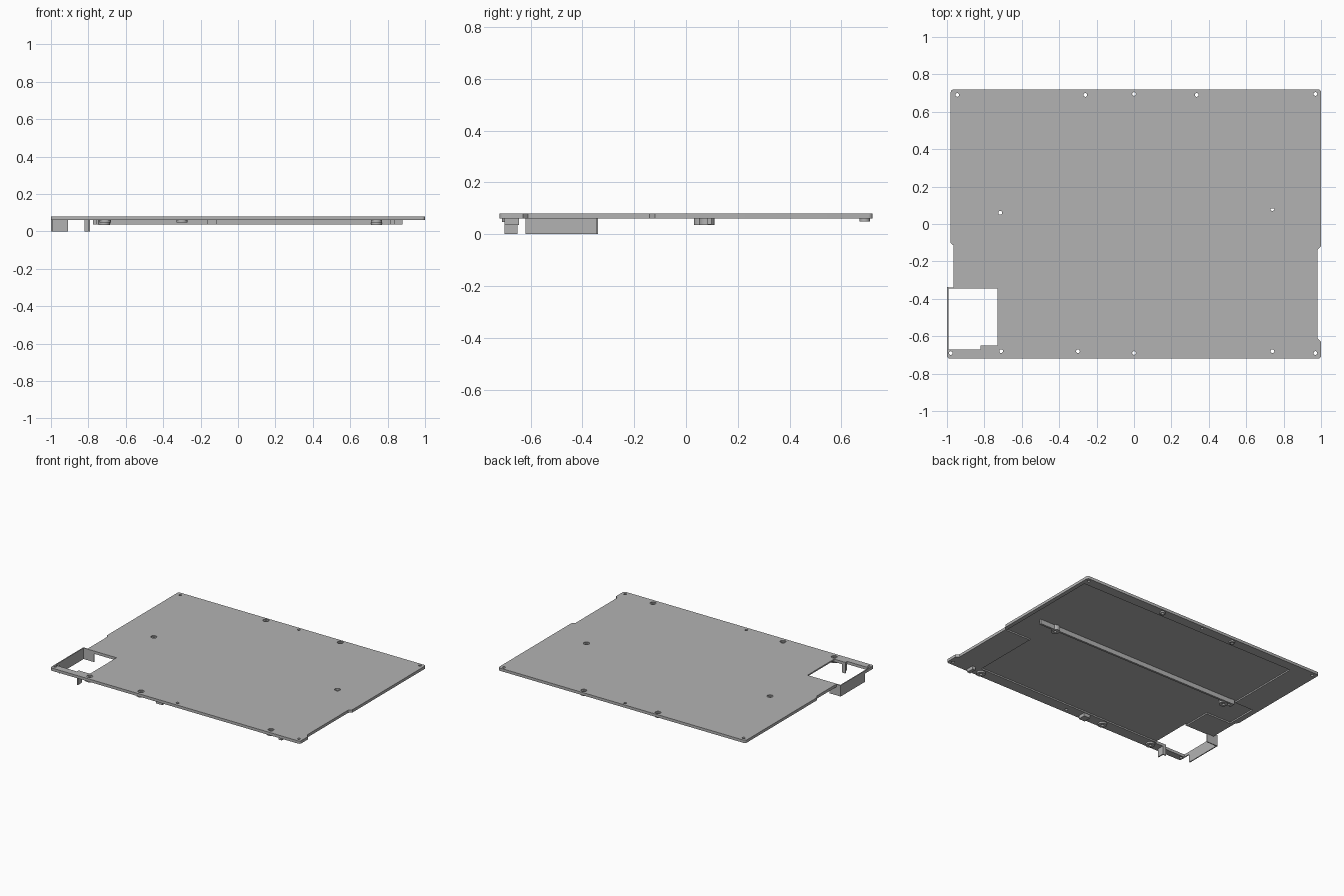
import bpy, bmesh, math

if "Cube" in bpy.data.objects:
    bpy.data.objects.remove(bpy.data.objects["Cube"], do_unlink=True)

grey = bpy.data.materials.new("mid_grey")
grey.use_nodes = True
grey.diffuse_color = (0.45, 0.45, 0.45, 1)
grey.node_tree.nodes["Principled BSDF"].inputs["Base Color"].default_value = (0.45, 0.45, 0.45, 1)


def finish(name, bm):
    bmesh.ops.recalc_face_normals(bm, faces=bm.faces)
    mesh = bpy.data.meshes.new(name)
    bm.to_mesh(mesh)
    bm.free()
    mesh.materials.append(grey)
    obj = bpy.data.objects.new(name, mesh)
    bpy.context.collection.objects.link(obj)
    return obj


def prism(name, points, z0, z1, round_corners=()):
    bm = bmesh.new()
    face = bm.faces.new([bm.verts.new((x, y, z0)) for x, y in points])
    out = bmesh.ops.extrude_face_region(bm, geom=[face])
    for v in out["geom"]:
        if isinstance(v, bmesh.types.BMVert):
            v.co.z = z1
    edges = [e for e in bm.edges
             if abs(e.verts[0].co.z - e.verts[1].co.z) > 0.001
             and any(math.dist(e.verts[0].co.xy, c) < 0.001 for c in round_corners)]
    if edges:
        bmesh.ops.bevel(bm, geom=edges, offset=0.016, segments=4, profile=0.5, affect='EDGES')
    return finish(name, bm)


def box(name, x0, x1, y0, y1, z0, z1):
    return prism(name, [(x0, y0), (x1, y0), (x1, y1), (x0, y1)], z0, z1)


def cylinder(name, x, y, r, z0, z1, sides=32):
    ring = [(x + r * math.cos(2 * math.pi * i / sides),
             y + r * math.sin(2 * math.pi * i / sides)) for i in range(sides)]
    return prism(name, ring, z0, z1)


def cut(target, cutter):
    mod = target.modifiers.new("cut", 'BOOLEAN')
    mod.operation = 'DIFFERENCE'
    mod.solver = 'EXACT'
    mod.object = cutter
    bpy.context.view_layer.objects.active = target
    bpy.ops.object.modifier_apply(modifier=mod.name)
    bpy.data.objects.remove(cutter, do_unlink=True)


# Cover plate with stepped sides and the corner opening
corners = [(-0.98, 0.72), (1, 0.72), (1, -0.72), (-1, -0.72)]
outline = [corners[0], corners[1], (1, -0.12), (0.98, -0.14), (0.98, -0.61),
           (1, -0.63), corners[2], corners[3], (-1, -0.67), (-0.82, -0.67),
           (-0.82, -0.65), (-0.73, -0.65), (-0.73, -0.34), (-0.965, -0.34),
           (-0.965, -0.115), (-0.98, -0.1)]
plate = prism("cover_plate", outline, 0.06, 0.08, corners)

# Shallow recess on the underside, leaving a raised border and pads
recess = [(-0.79, 0.65), (0.97, 0.65), (0.97, -0.145), (0.77, -0.145),
          (0.77, -0.64), (-0.74, -0.64), (-0.74, -0.14), (-0.94, -0.14),
          (-0.94, 0.09), (-0.79, 0.09)]
cut(plate, prism("recess_cutter", recess, 0.05, 0.07))

# Plain pin holes
for x, y in [(-0.945, 0.69), (0, 0.695), (0.97, 0.695),
             (-0.98, -0.69), (0, -0.69), (0.97, -0.69)]:
    cut(plate, cylinder("hole_cutter", x, y, 0.01, 0.04, 0.1, 20))

# Counterbored screw holes, each with a boss below
screws = [(-0.26, 0.69, 0.05), (0.335, 0.69, 0.05), (-0.715, 0.06, 0.035),
          (0.74, 0.08, 0.035), (-0.71, -0.68, 0.048), (-0.3, -0.68, 0.048),
          (0.74, -0.68, 0.048)]
for i, (x, y, low) in enumerate(screws):
    cut(plate, cylinder("bore_cutter", x, y, 0.02, 0.0735, 0.1))
    cut(plate, cylinder("hole_cutter", x, y, 0.01, 0.04, 0.1))
    radius = 0.02 if y > 0.5 else 0.03
    boss = cylinder(f"screw_boss_{i + 1}", x, y, radius, low, 0.0715)
    cut(boss, cylinder("hole_cutter", x, y, 0.01, 0, 0.1))

# Long stiffening rib and the clips along the front
box("stiffening_rib", -0.77, 0.88, 0.083, 0.098, 0.037, 0.071)
box("rib_end_block", -0.775, -0.755, 0.06, 0.1, 0.037, 0.071)
box("front_clip_middle", -0.165, -0.115, -0.7, -0.645, 0.036, 0.071)
box("front_clip_left", 0.815, 0.84, -0.7, -0.645, 0.036, 0.071)

# Walls around the corner opening
box("opening_side_rim", -1, -0.993, -0.671, -0.338, 0.06, 0.08)
box("opening_side_wall", -1, -0.993, -0.62, -0.342, 0, 0.061)
box("opening_back_wall", -1, -0.91, -0.346, -0.339, 0, 0.08)
box("opening_back_rim", -0.91, -0.73, -0.346, -0.339, 0.06, 0.08)

# Angled leg beside the opening
box("leg_side", -0.8, -0.792, -0.7, -0.65, 0, 0.07)
box("leg_return", -0.82, -0.792, -0.658, -0.65, 0, 0.07)

for obj in bpy.context.scene.objects:
    obj.select_set(obj.type == 'MESH')
bpy.context.view_layer.objects.active = plate
bpy.ops.object.shade_smooth_by_angle(angle=math.radians(30))
